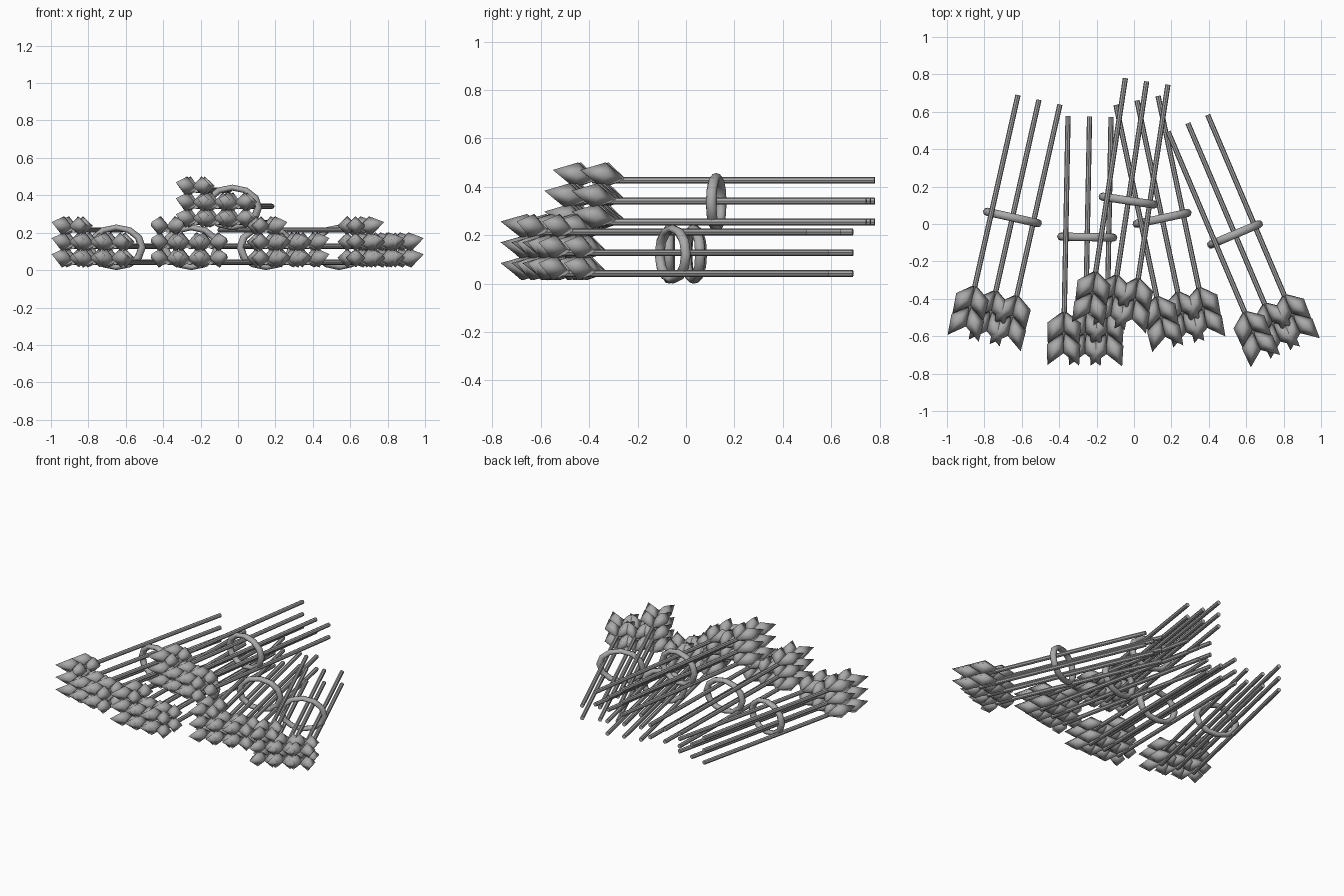
import bpy, bmesh
from math import radians, pi
from mathutils import Matrix, Vector

cube = bpy.data.objects.get("Cube")
if cube:
    bpy.data.objects.remove(cube, do_unlink=True)

mat = bpy.data.materials.new("plain grey")
mat.use_nodes = True
grey = (0.4, 0.4, 0.4, 1)
mat.diffuse_color = grey
mat.node_tree.nodes["Principled BSDF"].inputs["Base Color"].default_value = grey

SPACING, LAYER = 0.115, 0.086
# Two full layers of three stalks, then one stalk on top
SLOTS = [(c * SPACING, 0.042 + r * LAYER) for r in range(2) for c in (-1, 0, 1)]
SLOTS.append((-SPACING, 0.042 + 2 * LAYER))


def finish(bm, name, smooth=True):
    mesh = bpy.data.meshes.new(name)
    bm.to_mesh(mesh)
    bm.free()
    mesh.materials.append(mat)
    for p in mesh.polygons:
        p.use_smooth = smooth
    return mesh


def add_kernel(bm, base, tip, radius):
    """Four-sided spindle running from base to tip."""
    axis = tip - base
    side = axis.cross(Vector((0, 0, 1))).normalized() * radius
    up = side.cross(axis).normalized() * radius
    mid = (base + tip) / 2
    ends = [bm.verts.new(base), bm.verts.new(tip)]
    ring = [bm.verts.new(mid + d) for d in (side, up, -side, -up)]
    for i in range(4):
        bm.faces.new((ends[0], ring[i], ring[i - 1]))
        bm.faces.new((ends[1], ring[i - 1], ring[i]))


def make_stalks():
    bm = bmesh.new()
    for x, z in SLOTS:
        place = Matrix.Translation((x, 0.055, z)) @ Matrix.Rotation(pi / 2, 4, "X")
        bmesh.ops.create_cone(bm, cap_ends=True, segments=8, radius1=0.014,
                              radius2=0.014, depth=1.18, matrix=place)
    return finish(bm, "stalks", False)


def make_ears():
    bm = bmesh.new()
    for x, z in SLOTS:
        for y in (-0.393, -0.508):          # two tiers of kernels
            for s in (-1, 1):               # left and right kernel
                base = Vector((x, y, z + 0.003))
                add_kernel(bm, base, base + Vector((s * 0.085, -0.18, 0.04)), 0.052)
    bmesh.ops.recalc_face_normals(bm, faces=bm.faces)
    return finish(bm, "ears")


def make_band():
    """Oval tie around the bundle."""
    bpy.ops.mesh.primitive_torus_add(major_segments=12, minor_segments=8,
                                     major_radius=1, minor_radius=0.15)
    temp = bpy.context.object
    bm = bmesh.new()
    bm.from_mesh(temp.data)
    bpy.data.objects.remove(temp, do_unlink=True)
    bm.transform(Matrix.Translation((0, 0, 0.122)) @ Matrix.Diagonal((0.14, 0.145, 0.106, 1))
                 @ Matrix.Rotation(pi / 2, 4, "X"))
    bmesh.ops.recalc_face_normals(bm, faces=bm.faces)
    return finish(bm, "band")


parts = {"stalks": make_stalks(), "ears": make_ears(), "band": make_band()}

# Bundle name, position and heading
bundles = [
    ("right_bundle", (-0.65, 0.035, 0), -12.7),
    ("inner_right_bundle", (-0.25, -0.07, 0), -1.1),
    ("top_bundle", (-0.03, 0.125, 0.213), -8.7),
    ("inner_left_bundle", (0.15, 0.03, 0), 12),
    ("left_bundle", (0.54, -0.055, 0), 23),
]
for name, position, heading in bundles:
    for part, mesh in parts.items():
        ob = bpy.data.objects.new(name + "_" + part, mesh)
        ob.location = position
        ob.rotation_euler.z = radians(heading)
        bpy.context.collection.objects.link(ob)
